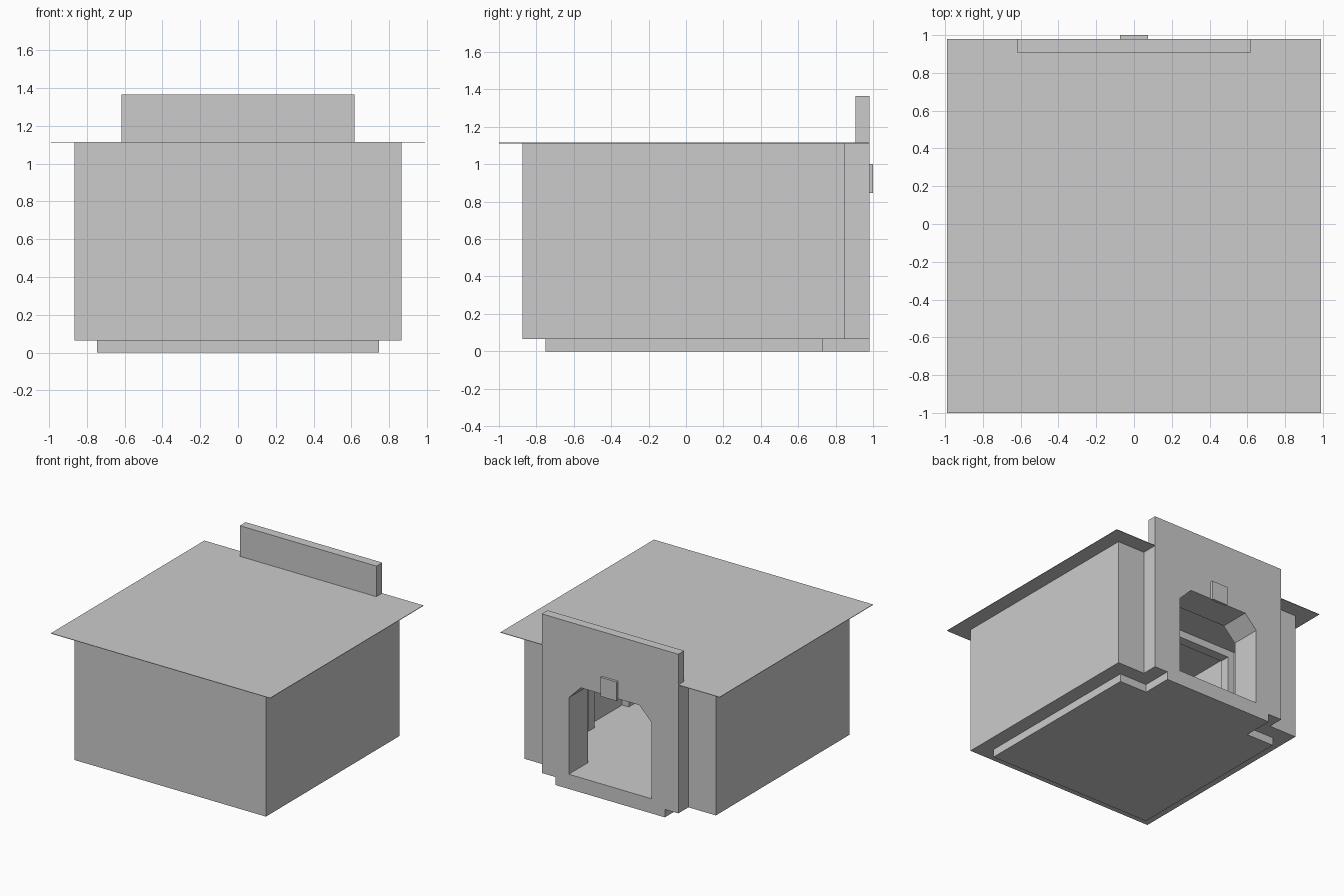
import bpy
import bmesh
from mathutils import Vector

cube = bpy.data.objects.get("Cube")
if cube:
    bpy.data.objects.remove(cube, do_unlink=True)

stone = bpy.data.materials.new("pale grey stone")
stone.use_nodes = True
GREY = (0.6, 0.6, 0.6, 1)
stone.diffuse_color = GREY
stone.node_tree.nodes["Principled BSDF"].inputs["Base Color"].default_value = GREY


def sym(half):
    """Close a half outline by mirroring it across x = 0."""
    return half + [(-x, v) for x, v in reversed(half)]


def prism(name, outline, low, high, axis="z"):
    """Extrude an outline along z (plan) or along y (elevation)."""
    bm = bmesh.new()
    if axis == "z":
        verts = [bm.verts.new((a, b, low)) for a, b in outline]
        move = Vector((0, 0, high - low))
    else:
        verts = [bm.verts.new((a, low, b)) for a, b in outline]
        move = Vector((0, high - low, 0))
    face = bm.faces.new(verts)
    res = bmesh.ops.extrude_face_region(bm, geom=[face], use_keep_orig=True)
    bmesh.ops.translate(bm, vec=move,
                        verts=[g for g in res["geom"] if isinstance(g, bmesh.types.BMVert)])
    bmesh.ops.recalc_face_normals(bm, faces=bm.faces[:])
    mesh = bpy.data.meshes.new(name)
    bm.to_mesh(mesh)
    bm.free()
    mesh.materials.append(stone)
    obj = bpy.data.objects.new(name, mesh)
    bpy.context.collection.objects.link(obj)
    return obj


def box(name, x0, x1, y0, y1, z0, z1):
    return prism(name, [(x0, y0), (x1, y0), (x1, y1), (x0, y1)], z0, z1)


BASE, FLOOR, CEILING, ROOF = 0.065, 0.12, 1.0, 1.115
INNER, OUTER, PORTAL = 0.745, 0.865, 0.617
FRONT, REAR, FACE = -0.75, 0.73, 0.98

# Floor slab with a tongue running under the portal
prism("floor_base", sym([(INNER, FRONT), (INNER, REAR), (0.495, REAR), (0.495, FACE)]), 0, BASE)
box("floor", -INNER, INNER, FRONT, REAR, BASE, FLOOR)
box("threshold", -0.373, 0.373, REAR, FACE, BASE, FLOOR)

# Outer walls, open at the portal
inner = sym([(PORTAL, REAR), (INNER, REAR), (INNER, FRONT)])
outer = sym([(PORTAL, 0.85), (OUTER, 0.85), (OUTER, -0.875)])
prism("walls", inner + outer[::-1], BASE, ROOF - 0.004)

# Portal wall with a chamfered arch
arch = [(0.373, BASE), (0.373, 0.745), (0.265, 0.855)]
prism("portal", sym([(PORTAL, ROOF - 0.004), (PORTAL, BASE)] + arch), REAR, FACE, "y")
box("parapet", -PORTAL, PORTAL, 0.905, FACE, ROOF - 0.004, 1.365)
box("keystone", -0.073, 0.073, FACE, 1.0, 0.845, 1.0)

# Ceiling and thin overhanging roof
box("ceiling", -INNER, INNER, FRONT, REAR, CEILING, ROOF - 0.004)
box("roof", -0.99, 0.99, -1.0, FACE, ROOF - 0.004, ROOF)

# Ceiling beams carried by wall pilasters
for i, y in enumerate((-0.28, 0.24)):
    box(f"beam_{i}", -INNER, INNER, y - 0.04, y + 0.04, CEILING - 0.06, CEILING)
    for side, s in (("left", 1), ("right", -1)):
        x0, x1 = sorted((s * INNER, s * (INNER - 0.06)))
        box(f"{side}_pilaster_{i}", x0, x1, y - 0.04, y + 0.04, FLOOR, CEILING - 0.06)
